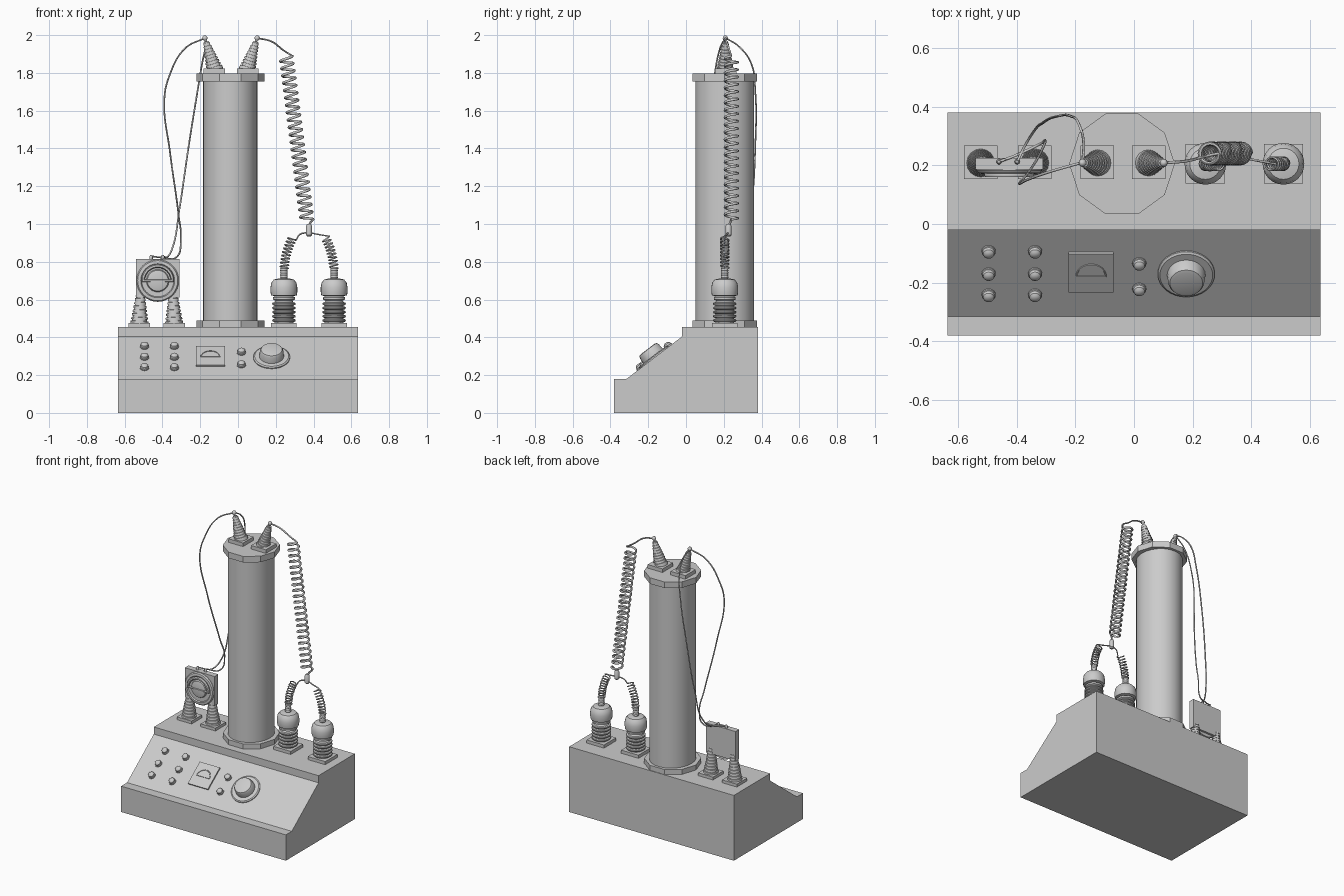
import bpy, bmesh, math
from mathutils import Vector, Matrix

if "Cube" in bpy.data.objects:
    bpy.data.objects.remove(bpy.data.objects["Cube"])

CY = 0.205                      # depth of the apparatus row
SLOPE = math.atan2(0.225, 0.295)


def finish(name, bm, mat=None, angle=35):
    bmesh.ops.recalc_face_normals(bm, faces=bm.faces[:])
    me = bpy.data.meshes.new(name)
    bm.to_mesh(me)
    bm.free()
    ob = bpy.data.objects.new(name, me)
    bpy.context.collection.objects.link(ob)
    if mat:
        ob.matrix_world = mat
    if angle:
        smooth(ob, angle)
    return ob


def smooth(ob, angle=35):
    bpy.ops.object.select_all(action='DESELECT')
    ob.select_set(True)
    bpy.context.view_layer.objects.active = ob
    bpy.ops.object.shade_smooth_by_angle(angle=math.radians(angle))


def lathe(name, prof, mat, segs=24, angle=35, phase=0.0):
    bm = bmesh.new()
    rings = []
    for r, z in prof:
        rings.append([bm.verts.new((r * math.cos(phase + 2 * math.pi * i / segs),
                                    r * math.sin(phase + 2 * math.pi * i / segs), z))
                      for i in range(segs)])
    for a, b in zip(rings, rings[1:]):
        for i in range(segs):
            j = (i + 1) % segs
            bm.faces.new((a[i], a[j], b[j], b[i]))
    bm.faces.new(rings[0][::-1])
    bm.faces.new(rings[-1])
    return finish(name, bm, mat, angle)


def box(name, lo, hi, mat=None):
    bm = bmesh.new()
    lo, hi = Vector(lo), Vector(hi)
    bmesh.ops.create_cube(bm, size=1, matrix=Matrix.Translation((lo + hi) / 2)
                          @ Matrix.Diagonal((*(hi - lo), 1)))
    return finish(name, bm, mat, 0)


def tube(name, pts, r, curved=True, cyclic=False, mat=None):
    cu = bpy.data.curves.new(name, 'CURVE')
    cu.dimensions = '3D'
    cu.bevel_depth, cu.bevel_resolution, cu.use_fill_caps = r, 1, True
    if curved:
        sp = cu.splines.new('BEZIER')
        sp.bezier_points.add(len(pts) - 1)
        for b, p in zip(sp.bezier_points, pts):
            b.co = p
            b.handle_left_type = b.handle_right_type = 'AUTO'
    else:
        sp = cu.splines.new('POLY')
        sp.points.add(len(pts) - 1)
        for b, p in zip(sp.points, pts):
            b.co = (*p, 1)
    sp.use_cyclic_u = cyclic
    ob = bpy.data.objects.new(name, cu)
    bpy.context.collection.objects.link(ob)
    if mat:
        ob.matrix_world = mat
    bpy.context.view_layer.update()
    bpy.ops.object.select_all(action='DESELECT')
    ob.select_set(True)
    bpy.context.view_layer.objects.active = ob
    bpy.ops.object.convert(target='MESH')
    smooth(bpy.context.object, 60)


def coil(p0, p1, p2, radius, turns, steps=14):
    """Helix points wound around a quadratic curve p0-p1-p2."""
    p0, p1, p2 = Vector(p0), Vector(p1), Vector(p2)
    out, n = [], turns * steps
    for i in range(n + 1):
        t = i / n
        c = p0 * (1 - t) ** 2 + p1 * 2 * t * (1 - t) + p2 * t * t
        d = ((p1 - p0) * (1 - t) + (p2 - p1) * t).normalized()
        v = Vector((0, 1, 0))
        u = v.cross(d)
        a = 2 * math.pi * i / steps
        out.append(c + (u * math.cos(a) + v * math.sin(a)) * radius)
    return out


def at(x, y, z, rot=None):
    return Matrix.Translation((x, y, z)) @ (rot if rot else Matrix.Identity(4))


def on_panel(x, y):
    return at(x, y, 0.18 + (y + 0.315) * math.tan(SLOPE), Matrix.Rotation(SLOPE, 4, 'X'))


# console cabinet
bm = bmesh.new()
prof = [(-.38, 0), (.38, 0), (.38, .455), (-.02, .455), (-.02, .405), (-.315, .18), (-.38, .18)]
f = bm.faces.new([bm.verts.new((-.635, y, z)) for y, z in prof])
ext = bmesh.ops.extrude_face_region(bm, geom=[f])
bmesh.ops.translate(bm, vec=(1.27, 0, 0),
                    verts=[g for g in ext['geom'] if isinstance(g, bmesh.types.BMVert)])
finish("console_cabinet", bm, None, 0)

# panel buttons, meter and dial
button = [(.024, -.005), (.024, .006), (.021, .008), (.019, .018), (.012, .024), (.004, .026)]
for x, y in [(a, b) for a in (-.495, -.337) for b in (-.092, -.168, -.24)] + [(.018, -.133), (.018, -.22)]:
    lathe("panel_button", button, on_panel(x, y), 16)
m = on_panel(-.146, -.162)
box("meter_plate", (-.077, -.083, -.005), (.077, .083, .01), m)
arc = [(.05 * math.cos(a), -.012 + .05 * math.sin(a), .011) for a in
       [math.pi * i / 12 for i in range(13)]]
tube("meter_scale", arc, .003, False, True, m)
d = on_panel(.178, -.168)
lathe("dial_base", [(.097, -.005), (.097, .006), (.09, .011)], d, 32)
lathe("dial_knob", [(.066, .005), (.062, .045), (.056, .055), (.045, .058)], d, 24)

# central column with ten-sided flanges
col = at(-.041, CY, 0)
lathe("column", [(.15, .46), (.15, 1.78)], col @ Matrix.Diagonal((.97, 1.04, 1, 1)), 24)
lathe("lower_flange", [(.18, .45), (.18, .49)], col, 10, 0)
lathe("upper_flange", [(.18, 1.755), (.18, 1.797)], col, 10, 0)


# ribbed cone insulators
def ribbed_cone(h, r0, r1, n=9):
    p = [(r0, -.012)]
    for i in range(n):
        for k, s in ((0, 1), (.55, 1), (.6, .86), (1, .86)):
            t = (i + k) / n
            p.append(((r0 + (r1 - r0) * t) * s, h * t))
    return p


for s in (-1, 1):
    x = -.037 + s * .088
    tilt = Matrix.Rotation(s * .30, 4, 'Y')
    box("terminal_plate", (x - .057, CY - .052, 1.795), (x + .057, CY + .062, 1.822))
    cone = at(x, CY + .003, 1.822, tilt)
    lathe("top_terminal_cone", ribbed_cone(.15, .045, .016), cone, 16)
    lathe("terminal_ball", [(.005, .145), (.006, .157), (.012, .162), (.014, .17), (.01, .18), (.003, .184)],
          cone, 12, 60)
    xl = -.43 + s * .092
    box("gauge_foot", (xl - .057, CY - .052, .45), (xl + .057, CY + .062, .475))
    lathe("gauge_stand_cone", ribbed_cone(.18, .048, .02),
          at(xl, CY + .003, .475, Matrix.Rotation(-s * .04, 4, 'Y')), 16)

# gauge: back plate, round body, raised rings and grip
box("gauge_plate", (-.54, .185, .61), (-.31, .225, .815))
front = at(-.425, .19, .70, Matrix.Rotation(math.pi / 2, 4, 'X'))
lathe("gauge_body", [(.112, -.02), (.112, .008), (.106, .016), (.09, .018), (.085, .01), (.06, .01),
                     (.055, .02), (.035, .025)], front, 32)
bow = [(.078 * math.cos(math.pi * i / 12), .078 * math.sin(math.pi * i / 12), .022) for i in range(13)]
tube("gauge_bow", bow, .01, False, True, front)
for x in (-.46, -.398):
    lathe("gauge_post", [(.009, .81), (.009, .828), (.005, .836)], at(x, .212, 0), 10)

# pair of ribbed insulators with springs
ins = [(.05, .47)]
for i in range(5):
    z = .48 + i * .022
    ins += [(.05, z), (.06, z + .004), (.062, z + .010), (.06, z + .015), (.05, z + .018)]
ins += [(.045, .594), (.058, .600), (.058, .612), (.048, .618), (.068, .622), (.071, .64), (.071, .665),
        (.066, .69), (.053, .706), (.03, .711), (.018, .712)]
for i in range(5):
    ins += [(.018, .713 + i * .012), (.02, .717 + i * .012), (.018, .724 + i * .012)]
for s in (-1, 1):
    x = .376 + s * .133
    box("insulator_plate", (x - .067, CY - .067, .45), (x + .067, CY + .067, .477))
    lathe("ribbed_insulator", ins, at(x, CY, 0), 24)
    top = (x - s * .045, CY, .925)
    spring = coil((x - s * .002, CY, .765), (x - s * .006, CY, .85), top, .022, 9)
    tube("insulator_spring", spring, .004, False)
    tube("spring_lead", [spring[-1], (x - s * .085, CY + .01, .945), (.376, CY + .02, .955)], .004)

# junction and long spring up to the column terminal
lathe("spring_junction", [(.01, .935), (.016, .942), (.016, .99), (.01, 1.0)], at(.376, CY + .02, 0), 12)
long = coil((.365, .24, 1.02), (.31, .24, 1.46), (.255, .24, 1.885), .034, 22, 16)
tube("long_spring", long, .007, False)
tube("long_spring_tail", [(.376, CY + .02, .99), (.385, .235, 1.01), long[0]], .006)
tube("long_spring_lead", [long[-1], (.24, .23, 1.92), (.18, .215, 1.965), (.10, .208, 1.985)], .005)

# hanging wires to the gauge
tube("outer_wire", [(-.175, .21, 1.985), (-.28, .18, 1.93), (-.365, .15, 1.78), (-.39, .137, 1.66),
                    (-.36, .175, 1.38), (-.315, .25, 1.05), (-.303, .285, .92), (-.325, .27, .825),
                    (-.40, .235, .822), (-.46, .212, .83)], .0045)
tube("inner_wire", [(-.175, .21, 1.985), (-.172, .28, 1.94), (-.19, .345, 1.85), (-.215, .367, 1.70),
                    (-.26, .367, 1.42), (-.31, .345, 1.08), (-.345, .31, .88), (-.375, .26, .825),
                    (-.398, .212, .83)], .0045)
